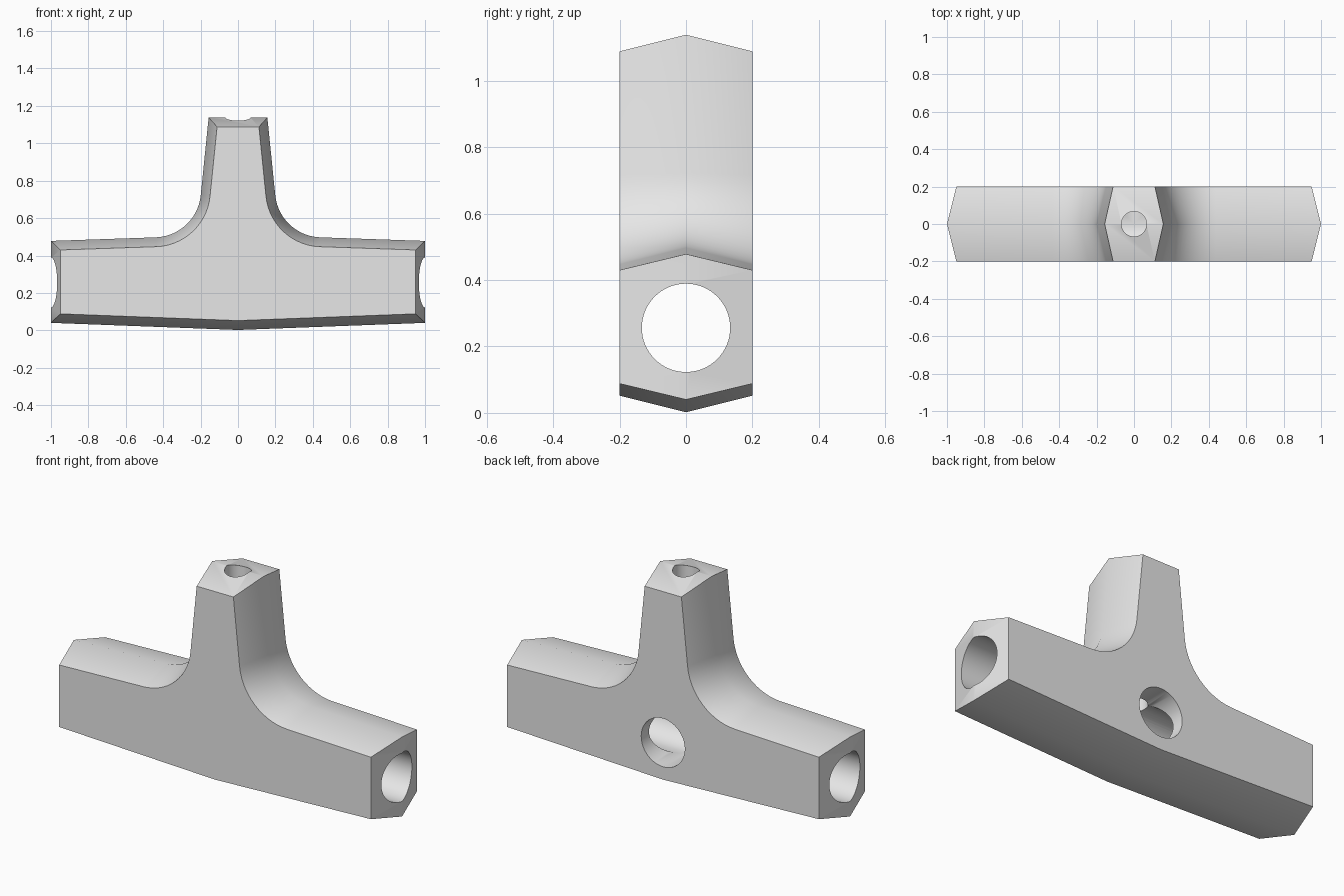
import bpy
import bmesh
from math import radians, cos, sin, pi
from mathutils import Vector

cube = bpy.data.objects.get("Cube")
if cube:
    bpy.data.objects.remove(cube, do_unlink=True)

HALF_DEPTH = 0.2
CHAMFER = 0.05
BORE_Z = 0.256
BORE_RADIUS = 0.133

grey = bpy.data.materials.new("light_grey")
grey.use_nodes = True
colour = (0.8, 0.8, 0.8, 1)
grey.diffuse_color = colour
grey.node_tree.nodes["Principled BSDF"].inputs["Base Color"].default_value = colour


def outline():
    """Counter-clockwise tee outline at the middle ridge."""
    right = [Vector((1, 0.04)), Vector((1, 0.478))]
    steps = 14
    for i in range(steps + 1):
        a = radians(268 + (185.7 - 268) * i / steps)
        right.append(Vector((0.448 + 0.25 * cos(a), 0.747 + 0.25 * sin(a))))
    right.append(Vector((0.157, 1.138)))
    left = [Vector((-p.x, p.y)) for p in reversed(right)]
    return [Vector((0, 0.002))] + right + left


def inset(points, distance):
    """Mitred inward offset of a counter-clockwise loop."""
    result = []
    for i, p in enumerate(points):
        d1 = (p - points[i - 1]).normalized()
        d2 = (points[(i + 1) % len(points)] - p).normalized()
        n1, n2 = Vector((-d1.y, d1.x)), Vector((-d2.y, d2.x))
        result.append(p + (n1 + n2) * distance / (1 + n1.dot(n2)))
    return result


def make_body():
    ridge = outline()
    flat = inset(ridge, CHAMFER)
    bm = bmesh.new()
    rings = []
    for loop, y in ((flat, -HALF_DEPTH), (ridge, 0), (flat, HALF_DEPTH)):
        rings.append([bm.verts.new((p.x, y, p.y)) for p in loop])
    n = len(ridge)
    for a, b in zip(rings, rings[1:]):
        for i in range(n):
            j = (i + 1) % n
            bm.faces.new((a[i], a[j], b[j], b[i]))
    bm.faces.new(rings[0])
    bm.faces.new(rings[-1][::-1])
    bmesh.ops.recalc_face_normals(bm, faces=bm.faces)
    mesh = bpy.data.meshes.new("tee_body")
    bm.to_mesh(mesh)
    bm.free()
    mesh.materials.append(grey)
    obj = bpy.data.objects.new("tee_body", mesh)
    bpy.context.collection.objects.link(obj)
    return obj


def drill(body, name, radius, length, location, rotation):
    """Cut a round hole and discard the cutter."""
    bpy.ops.mesh.primitive_cylinder_add(vertices=64, radius=radius, depth=length,
                                        location=location, rotation=rotation)
    cutter = bpy.context.object
    cutter.name = name
    cutter.hide_render = True
    cutter.data.materials.append(grey)
    mod = body.modifiers.new(name, 'BOOLEAN')
    mod.operation = 'DIFFERENCE'
    mod.solver = 'EXACT'
    mod.object = cutter
    bpy.ops.object.select_all(action='DESELECT')
    body.select_set(True)
    bpy.context.view_layer.objects.active = body
    bpy.ops.object.modifier_apply(modifier=name)
    bpy.data.objects.remove(cutter, do_unlink=True)


body = make_body()
# Long bore, rear hole meeting it, and the narrow hole down the stem
drill(body, "long_bore", BORE_RADIUS, 2.4, (0, 0, BORE_Z), (0, pi / 2, 0))
drill(body, "rear_hole", BORE_RADIUS, 0.4, (0, 0.2, BORE_Z), (pi / 2, 0, 0))
drill(body, "stem_hole", 0.067, 1.1, (0, 0, BORE_Z + 0.55), (0, 0, 0))
bpy.ops.object.shade_smooth_by_angle(angle=radians(30))
